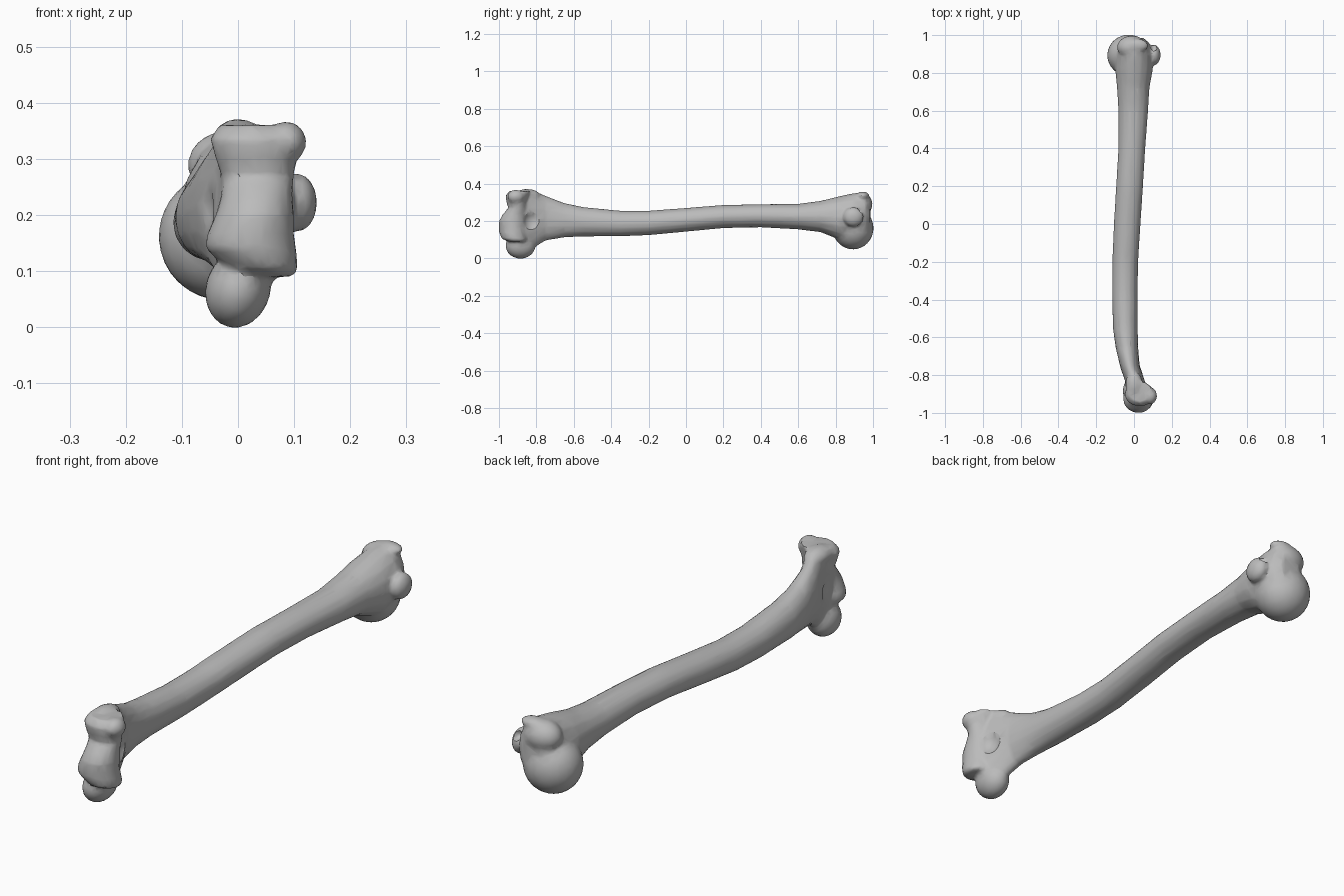
import bpy, bmesh, math
from mathutils import Vector, Euler

cube = bpy.data.objects.get("Cube")
if cube:
    bpy.data.objects.remove(cube, do_unlink=True)

bone_mat = bpy.data.materials.new("bone_grey")
bone_mat.use_nodes = True
GREY = (0.5, 0.5, 0.5, 1)
bone_mat.diffuse_color = GREY
bone_mat.node_tree.nodes["Principled BSDF"].inputs["Base Color"].default_value = GREY


def add_object(name, bm):
    bmesh.ops.recalc_face_normals(bm, faces=bm.faces)
    mesh = bpy.data.meshes.new(name)
    bm.to_mesh(mesh)
    bm.free()
    mesh.materials.append(bone_mat)
    obj = bpy.data.objects.new(name, mesh)
    bpy.context.collection.objects.link(obj)
    return obj


def loft(name, rings, axis, sides=16):
    """Rings are (position, low_a, high_a, low_b, high_b) along y or z."""
    bm = bmesh.new()
    loops = []
    for p, a0, a1, b0, b1 in rings:
        loop = []
        for i in range(sides):
            t = math.tau * i / sides
            a = (a0 + a1) / 2 + (a1 - a0) / 2 * math.cos(t)
            b = (b0 + b1) / 2 + (b1 - b0) / 2 * math.sin(t)
            loop.append(bm.verts.new((a, p, b) if axis == "y" else (a, b, p)))
        loops.append(loop)
    for lo, hi in zip(loops, loops[1:]):
        for i in range(sides):
            j = (i + 1) % sides
            bm.faces.new((lo[i], lo[j], hi[j], hi[i]))
    bm.faces.new(loops[0])
    bm.faces.new(loops[-1])
    return add_object(name, bm)


def ellipsoid(name, centre, radii, turn=(0, 0, 0)):
    bm = bmesh.new()
    bmesh.ops.create_uvsphere(bm, u_segments=24, v_segments=16, radius=1)
    rot = Euler([math.radians(a) for a in turn])
    for v in bm.verts:
        p = Vector([c * r for c, r in zip(v.co, radii)])
        p.rotate(rot)
        v.co = p + Vector(centre)
    return add_object(name, bm)


# Curved shaft, flaring at both ends: y, x range, z range
shaft = loft("bone", [
    (-.94, -.02, .07, .07, .34), (-.88, -.04, .08, .03, .365),
    (-.83, -.05, .06, .045, .37), (-.75, -.075, .03, .095, .335),
    (-.65, -.098, .022, .112, .296), (-.55, -.112, .02, .117, .275),
    (-.35, -.116, .02, .118, .255), (-.2, -.115, .022, .124, .255),
    (0, -.107, .035, .143, .27), (.2, -.095, .048, .162, .286),
    (.4, -.083, .06, .166, .29), (.6, -.083, .075, .155, .292),
    (.72, -.09, .082, .14, .308), (.82, -.1, .1, .1, .333),
    (.9, -.095, .1, .09, .35), (.96, -.075, .08, .11, .35),
    (.985, -.04, .05, .15, .3)], "y")

# Spool-shaped joint at the near end: z, x range, y range
spool = loft("joint_spool", [
    (.09, .02, .1, -.95, -.86), (.105, -.02, .107, -.985, -.85),
    (.14, -.058, .104, -1, -.85), (.165, -.056, .1, -1, -.85),
    (.2, -.04, .1, -1, -.85), (.235, -.03, .097, -.98, -.85),
    (.27, -.03, .1, -.95, -.85), (.3, -.04, .105, -.96, -.85),
    (.335, -.05, .11, -.965, -.84), (.36, -.035, .095, -.945, -.83)], "z", 20)

parts = [
    shaft, spool,
    # Knobs beside the spool
    ellipsoid("lower_knob", (.0, -.885, .068), (.058, .08, .07), (0, 15, 0)),
    ellipsoid("upper_knob", (.085, -.91, .33), (.037, .045, .037)),
    ellipsoid("upper_crest", (0, -.85, .335), (.045, .07, .036)),
    # Rounded ball and tubercles at the far end
    ellipsoid("ball_head", (-.028, .893, .162), (.114, .11, .114)),
    ellipsoid("great_tubercle", (-.01, .935, .29), (.08, .062, .062), (25, 0, 0)),
    ellipsoid("tubercle_tip", (.02, .945, .335), (.055, .035, .022)),
    ellipsoid("side_tubercle", (.105, .895, .222), (.036, .055, .052)),
]

# Hollows: pits above the spool and the groove beside the side tubercle
cutters = [
    ellipsoid("back_pit", (.085, -.815, .2), (.05, .055, .06)),
    ellipsoid("front_pit", (-.095, -.835, .21), (.055, .06, .065)),
    ellipsoid("tubercle_groove", (.105, .985, .275), (.025, .08, .03), (20, 0, 0)),
]

# Fuse the parts into one surface
bpy.ops.object.select_all(action="DESELECT")
for part in parts:
    part.select_set(True)
bpy.context.view_layer.objects.active = shaft
bpy.ops.object.join()

fuse = shaft.modifiers.new("fuse", "REMESH")
fuse.mode = "VOXEL"
fuse.voxel_size = .008
for cutter in cutters:
    cutter.hide_render = True
    cut = shaft.modifiers.new("hollow", "BOOLEAN")
    cut.operation = "DIFFERENCE"
    cut.object = cutter
soften = shaft.modifiers.new("soften", "SMOOTH")
soften.factor = .5
soften.iterations = 4
reduce = shaft.modifiers.new("reduce", "DECIMATE")
reduce.ratio = .12
for name in [m.name for m in shaft.modifiers]:
    bpy.ops.object.modifier_apply(modifier=name)
for cutter in cutters:
    bpy.data.objects.remove(cutter, do_unlink=True)
bpy.ops.object.shade_smooth_by_angle(angle=math.radians(35))
